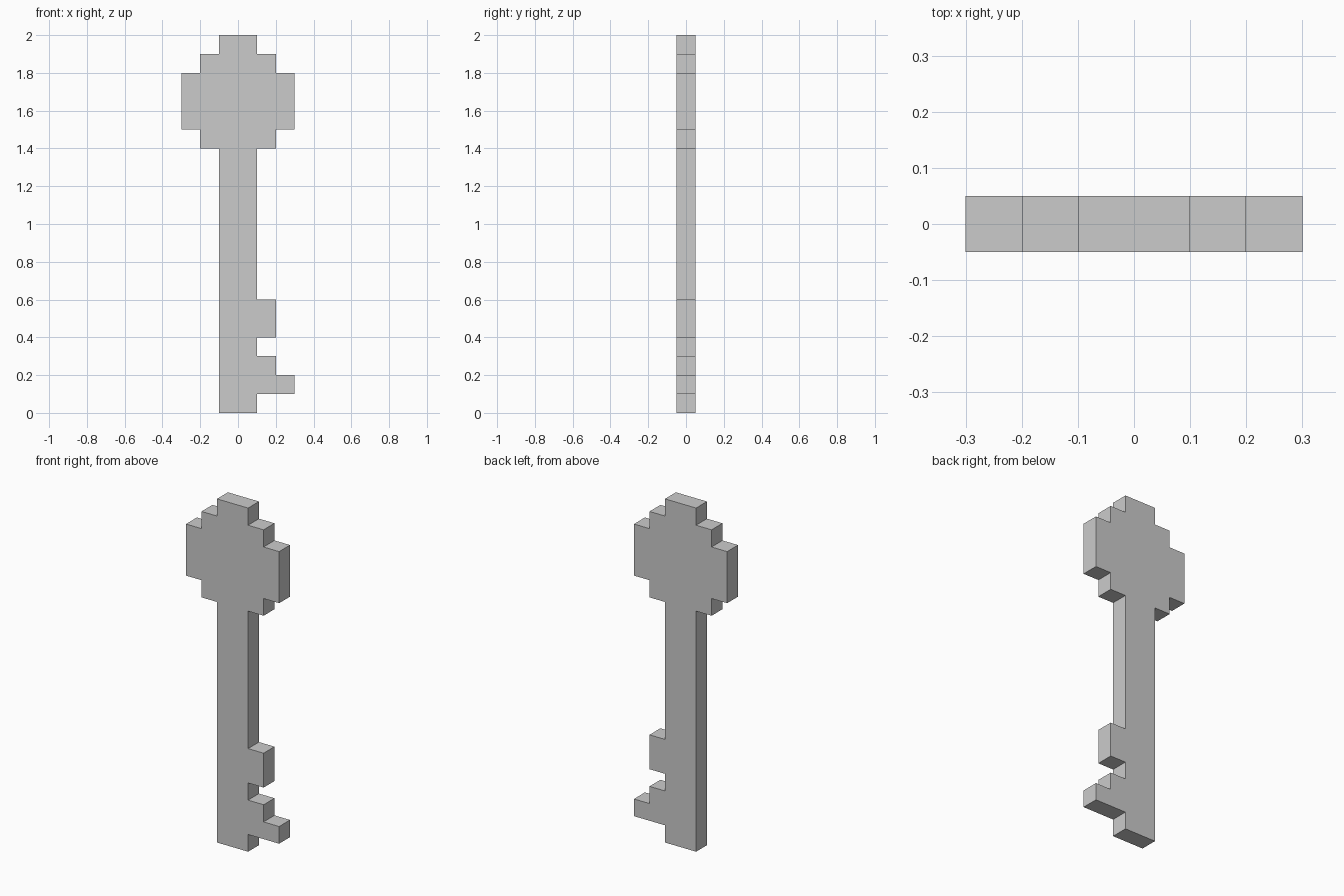
import bpy
import bmesh

if "Cube" in bpy.data.objects:
    bpy.data.objects.remove(bpy.data.objects["Cube"])

HALF_THICKNESS = 0.05

# Left edge of the bow, top to shaft; mirrored for the right edge
bow_left = [(-0.1, 2.0), (-0.1, 1.9), (-0.2, 1.9), (-0.2, 1.8), (-0.3, 1.8),
            (-0.3, 1.5), (-0.2, 1.5), (-0.2, 1.4), (-0.1, 1.4)]
bow_right = [(-x, z) for x, z in reversed(bow_left)]

# Shaft end and the stepped teeth, from the lower left corner upwards
shaft_and_teeth = [(-0.1, 0.0), (0.1, 0.0),
                   (0.1, 0.1), (0.3, 0.1), (0.3, 0.2), (0.2, 0.2), (0.2, 0.3), (0.1, 0.3),
                   (0.1, 0.4), (0.2, 0.4), (0.2, 0.6), (0.1, 0.6)]


def extrude_profile(name, outline, half):
    """Solid plate from an x-z outline, centred on y = 0."""
    bm = bmesh.new()
    face = bm.faces.new([bm.verts.new((x, -half, z)) for x, z in outline])
    result = bmesh.ops.extrude_face_region(bm, geom=[face], use_keep_orig=True)
    moved = [g for g in result["geom"] if isinstance(g, bmesh.types.BMVert)]
    bmesh.ops.translate(bm, verts=moved, vec=(0, 2 * half, 0))
    bmesh.ops.recalc_face_normals(bm, faces=bm.faces)
    mesh = bpy.data.meshes.new(name)
    bm.to_mesh(mesh)
    bm.free()
    obj = bpy.data.objects.new(name, mesh)
    bpy.context.collection.objects.link(obj)
    return obj


# Key: bow, shaft and teeth as one flat plate
extrude_profile("key", bow_left + shaft_and_teeth + bow_right, HALF_THICKNESS)
